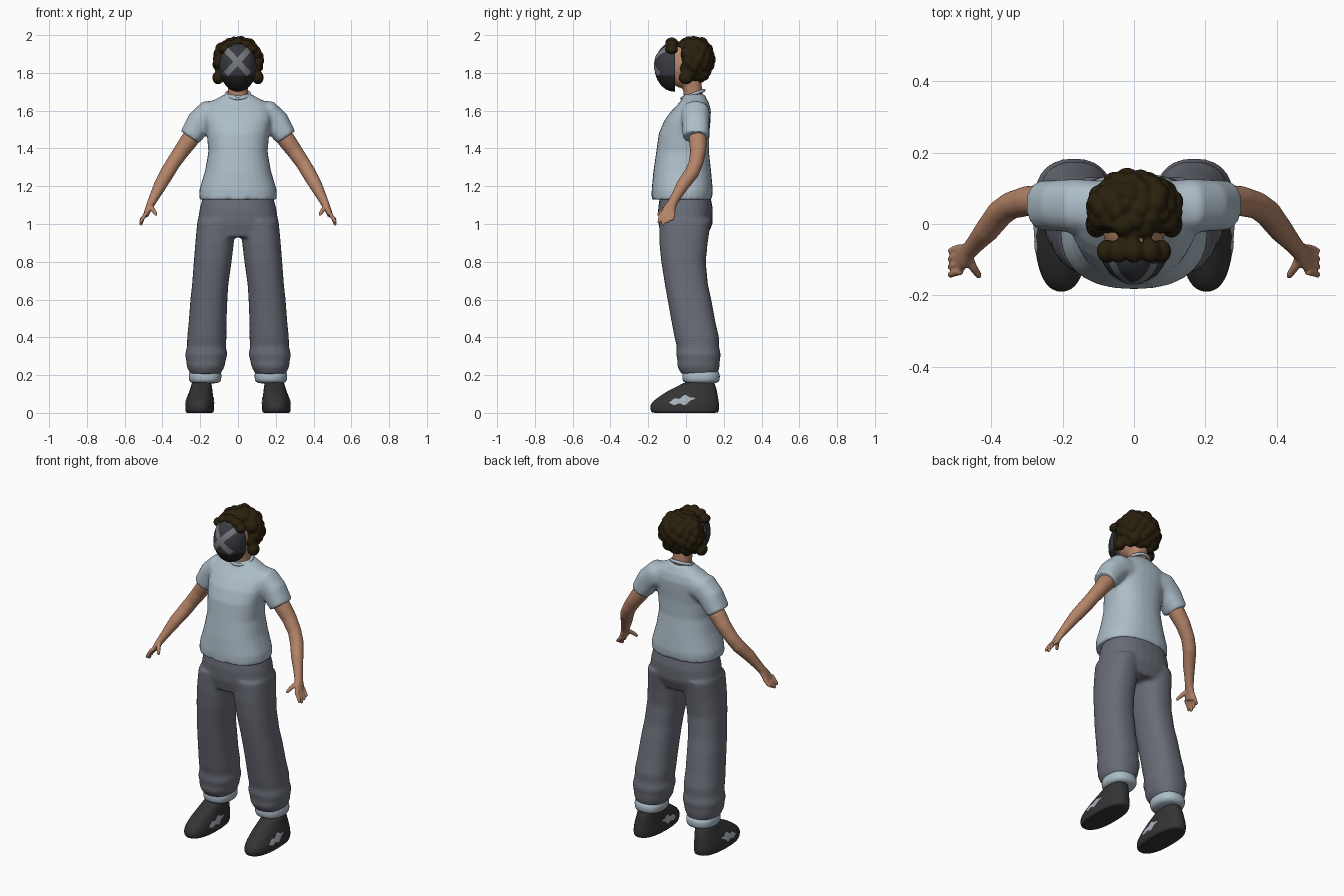
import bpy, bmesh, math, random
from mathutils import Vector, Matrix

cube = bpy.data.objects.get("Cube")
if cube:
    bpy.data.objects.remove(cube, do_unlink=True)
random.seed(4)


def material(name, r, g, b):
    m = bpy.data.materials.new(name)
    m.use_nodes = True
    m.diffuse_color = (r, g, b, 1)
    bsdf = m.node_tree.nodes["Principled BSDF"]
    bsdf.inputs["Base Color"].default_value = (r, g, b, 1)
    bsdf.inputs["Roughness"].default_value = 0.8
    return m


SKIN = material("skin", .46, .23, .14)
SHIRT = material("pale blue cotton", .42, .51, .58)
DENIM = material("grey trousers", .14, .15, .18)
HAIR = material("dark brown hair", .022, .014, .004)
SHOE = material("charcoal shoe", .034, .034, .035)
MASK = material("dark mask", .04, .043, .05)
CHIN = material("black chin guard", .015, .015, .016)
MARK = material("grey marking", .18, .19, .21)
PATCH = material("pale shoe patch", .40, .45, .50)


def loft(bm, rings, side=1, n=28, level=True, power=.85):
    """Closed tube through rings (x, y, z, half width, half depth)."""
    centres = [Vector(r[:3]) for r in rings]
    loops = []
    for i, r in enumerate(rings):
        t = centres[min(i + 1, len(rings) - 1)] - centres[max(i - 1, 0)]
        t = Vector((0, 0, 1)) if level else t.normalized()
        u = Vector((0, 1, 0)).cross(t).normalized()
        v = t.cross(u)
        loop = []
        for k in range(n):
            c, s = math.cos(math.tau * k / n), math.sin(math.tau * k / n)
            c = math.copysign(abs(c) ** power, c)
            s = math.copysign(abs(s) ** power, s)
            p = centres[i] + u * (c * r[3]) + v * (s * r[-1])
            loop.append(bm.verts.new((p.x * side, p.y, p.z)))
        loops.append(loop)
    faces = [bm.faces.new(loops[0]), bm.faces.new(loops[-1])]
    for a, b in zip(loops, loops[1:]):
        for k in range(n):
            j = (k + 1) % n
            faces.append(bm.faces.new((a[k], a[j], b[j], b[k])))
    bmesh.ops.recalc_face_normals(bm, faces=faces)


def ball(bm, centre, radii, seg=24):
    m = Matrix.Translation(centre) @ Matrix.Diagonal((*radii, 1))
    return bmesh.ops.create_uvsphere(bm, u_segments=seg, v_segments=seg // 2,
                                     radius=1, matrix=m)["verts"]


def finish(name, bm, mats, voxel=0, soften=0, subdiv=0):
    me = bpy.data.meshes.new(name)
    bm.to_mesh(me)
    bm.free()
    for m in mats:
        me.materials.append(m)
    me.polygons.foreach_set("use_smooth", [True] * len(me.polygons))
    ob = bpy.data.objects.new(name, me)
    bpy.context.collection.objects.link(ob)
    if voxel:
        mod = ob.modifiers.new("Fuse", "REMESH")
        mod.mode, mod.voxel_size, mod.use_smooth_shade = "VOXEL", voxel, True
    if soften:
        mod = ob.modifiers.new("Soften", "SMOOTH")
        mod.iterations = soften
    if subdiv:
        mod = ob.modifiers.new("Round", "SUBSURF")
        mod.levels = mod.render_levels = subdiv
    return ob


def decal(name, bm, target, axis, mat):
    """Flat patch pressed onto the surface of another part."""
    ob = finish(name, bm, [mat])
    mod = ob.modifiers.new("Press", "SHRINKWRAP")
    mod.target, mod.wrap_method = target, "PROJECT"
    mod.wrap_mode, mod.offset = "ABOVE_SURFACE", .003
    setattr(mod, "use_project_" + axis, True)
    mod.use_negative_direction = mod.use_positive_direction = True


# Shirt: torso and short sleeves fused together
bm = bmesh.new()
loft(bm, [(0, -.022, 1.13, .207, .16), (0, -.02, 1.18, .205, .162),
          (0, -.02, 1.28, .175, .153), (0, -.018, 1.38, .157, .14),
          (0, -.01, 1.48, .165, .134), (0, .008, 1.55, .178, .122),
          (0, .028, 1.6, .18, .104), (0, .042, 1.64, .16, .08),
          (0, .045, 1.672, .098, .06), (0, .042, 1.688, .068, .055)])
for s in (1, -1):
    loft(bm, [(.08, .05, 1.585, .07), (.16, .05, 1.578, .076),
              (.205, .052, 1.535, .07, .072), (.255, .052, 1.46, .058, .07)],
         s, level=False)
finish("shirt", bm, [SHIRT], .01, 5)

# Collar band, sloping down to the front
bpy.ops.mesh.primitive_torus_add(major_radius=.062, minor_radius=.009,
                                 major_segments=36, minor_segments=8,
                                 location=(0, .036, 1.686),
                                 rotation=(math.radians(20), 0, 0))
collar = bpy.context.object
collar.name = "collar"
collar.data.materials.append(SHIRT)
bpy.ops.object.shade_smooth()

# Trousers: hips and both legs fused together
bm = bmesh.new()
loft(bm, [(0, -.005, 1.17, .18, .13), (0, -.003, 1.08, .203, .145),
          (0, -.003, 1.0, .215, .143), (0, -.01, .93, .2, .12)])
for s in (1, -1):
    loft(bm, [(.115, -.005, 1.02, .1, .138), (.124, -.013, .9, .102, .128),
              (.134, -.013, .8, .1, .118), (.147, .002, .68, .096, .114),
              (.154, .018, .6, .098, .116), (.161, .04, .48, .1, .116),
              (.165, .057, .4, .104, .118), (.167, .063, .35, .103, .112),
              (.168, .066, .31, .112, .118), (.17, .067, .275, .104, .112),
              (.171, .066, .245, .1, .112), (.173, .072, .205, .08, .096)], s)
finish("trousers", bm, [DENIM], .01, 5)

for s, tag in ((1, "left"), (-1, "right")):
    # Turned-up trouser cuff and ankle
    bm = bmesh.new()
    loft(bm, [(.174, .078, .225, .08, .092), (.174, .08, .21, .087, .1),
              (.174, .08, .175, .087, .1), (.175, .08, .153, .078, .092)], s)
    finish(tag + "_cuff", bm, [SHIRT], subdiv=1)
    bm = bmesh.new()
    loft(bm, [(.19, .075, .1, .042, .05), (.19, .075, .2, .042, .05)], s)
    finish(tag + "_ankle", bm, [SKIN])

    # Shoe
    bm = bmesh.new()
    loft(bm, [(.203, -.005, 0, .07, .172), (.203, -.005, .001, .073, .176),
              (.203, -.008, .02, .077, .185), (.203, -.007, .05, .076, .183),
              (.2, .012, .085, .069, .158), (.196, .035, .118, .061, .13),
              (.193, .06, .145, .055, .095), (.193, .075, .17, .05, .075)], s)
    shoe = finish(tag + "_shoe", bm, [SHOE], subdiv=1)

    # Leaf-shaped patches on both flanks of the shoe
    for x, flank in ((.3, "outer"), (.1, "inner")):
        bm = bmesh.new()
        bmesh.ops.create_grid(bm, x_segments=14, y_segments=4, size=1)
        for v in bm.verts:
            a, b = v.co.x, v.co.y
            h = .02 * (1 - a * a) * (1 + .4 * math.sin(7 * a))
            v.co = (s * x, -.02 + .07 * a, .065 + .012 * a + h * b)
        decal(tag + "_shoe_" + flank + "_patch", bm, shoe, "x", PATCH)

    # Arm, palm, fingers and thumb
    bm = bmesh.new()
    loft(bm, [(.2, .055, 1.52, .045), (.26, .063, 1.44, .047),
              (.3, .064, 1.385, .042), (.345, .052, 1.32, .038),
              (.375, .03, 1.27, .038), (.412, -.018, 1.205, .034),
              (.44, -.05, 1.15, .027), (.46, -.073, 1.11, .022, .025),
              (.475, -.088, 1.08, .017, .034),
              (.488, -.1, 1.045, .015, .038)], s, 20, False, 1)
    for k in range(4):
        y = -.132 + .022 * k
        tip = 1.0 + .012 * abs(k - 1)
        loft(bm, [(.484, y, 1.06, .011), (.503, y - .005, 1.032, .0105),
                  (.514, y - .01, tip, .009), (.513, y - .013, tip - .008, .006)],
             s, 10, False, 1)
    loft(bm, [(.465, -.09, 1.095, .014), (.45, -.122, 1.075, .012),
              (.436, -.142, 1.055, .01), (.432, -.148, 1.045, .007)],
         s, 10, False, 1)
    finish(tag + "_arm", bm, [SKIN], .005, 2)

# Head and neck
bm = bmesh.new()
ball(bm, (0, -.012, 1.84), (.088, .1, .122))
loft(bm, [(0, .045, 1.62, .06, .055), (0, .036, 1.7, .052, .05),
          (0, .025, 1.78, .055, .055)])
finish("head", bm, [SKIN], .008, 3)

# Face mask: front half of an egg, its chin darker
bm = bmesh.new()
ball(bm, (0, -.06, 1.833), (.098, .107, .133), 48)
bmesh.ops.bisect_plane(bm, geom=bm.verts[:] + bm.edges[:] + bm.faces[:],
                       plane_co=(0, -.058, 0), plane_no=(0, 1, 0),
                       clear_outer=True)
bmesh.ops.bisect_plane(bm, geom=bm.verts[:] + bm.edges[:] + bm.faces[:],
                       plane_co=(0, 0, 1.785), plane_no=(0, 0, 1))
for f in bm.faces:
    f.material_index = int(f.calc_center_median().z < 1.785)
mask = finish("face_mask", bm, [MASK, CHIN])

# Crossed bars on the mask
for s, tag in ((1, "rising"), (-1, "falling")):
    bm = bmesh.new()
    bmesh.ops.create_grid(bm, x_segments=24, y_segments=4, size=1)
    for v in bm.verts:
        a, b = v.co.x * .085, v.co.y * .015
        v.co = (s * (a - b) * .7 - .003, -.2, 1.858 + (a + b) * .75)
    decal("mask_" + tag + "_bar", bm, mask, "y", MARK)

# Curly hair: a cap covered in clumps, leaving the face open
bm = bmesh.new()
ball(bm, (0, .04, 1.872), (.112, .095, .108))
count = 85
for i in range(count):
    z = 1 - 2 * (i + .5) / count
    r, a = math.sqrt(1 - z * z), i * 2.39996
    d = Vector((r * math.cos(a), r * math.sin(a), z))
    if (d.y < -.45 and d.z < .6) or d.z < -.9:
        continue
    size = random.uniform(.026, .037)
    ball(bm, (d.x * .108, .04 + d.y * .084, 1.866 + d.z * .102),
         (size, size, size * 1.05), 14)
for x, z in ((-.075, 1.925), (-.045, 1.95), (0, 1.962), (.045, 1.95), (.075, 1.925)):
    ball(bm, (x, -.076, z), (.03, .034, .026), 14)
for s in (1, -1):
    ball(bm, (s * .105, .0, 1.775), (.032, .04, .036), 14)
finish("hair", bm, [HAIR], .006, 2)
